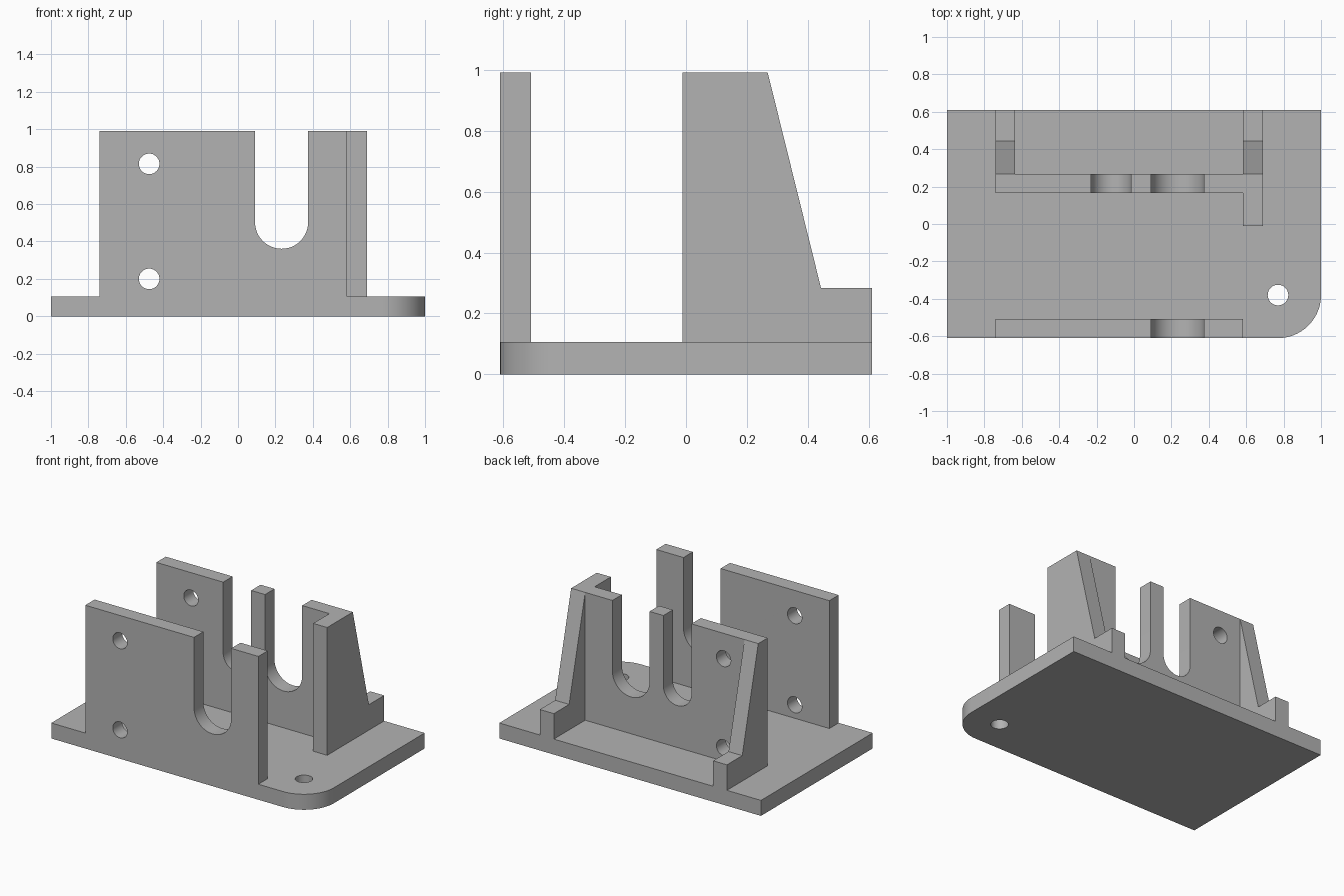
import bpy, bmesh
from math import pi, sin, cos, radians

cube = bpy.data.objects.get("Cube")
if cube:
    bpy.data.objects.remove(cube, do_unlink=True)

grey = bpy.data.materials.new("plain grey")
grey.use_nodes = True
colour = (0.45, 0.45, 0.45, 1)
grey.diffuse_color = colour
grey.node_tree.nodes["Principled BSDF"].inputs["Base Color"].default_value = colour

FLOOR, TOP = 0.107, 0.99
LEFT, RIB = 0.69, 0.105
RIGHT, INNER = -0.74, 0.583
BACK, WALL_FRONT, WALL_BACK = 0.61, 0.165, 0.268


def arc(cx, cy, r, start, end, steps=24):
    angles = [radians(start + (end - start) * i / steps) for i in range(steps + 1)]
    return [(cx + r * cos(a), cy + r * sin(a)) for a in angles]


def circle(cx, cy, r=0.055):
    return arc(cx, cy, r, 0, 360, 48)[:-1]


def plate(name, outlines, low, high, rotation, axis):
    """Extrude flat outlines (later ones are holes) between low and high on an axis."""
    curve = bpy.data.curves.new(name, "CURVE")
    curve.dimensions, curve.fill_mode = "2D", "BOTH"
    curve.extrude = (high - low) / 2
    for points in outlines:
        spline = curve.splines.new("POLY")
        spline.points.add(len(points) - 1)
        for p, (x, y) in zip(spline.points, points):
            p.co = (x, y, 0, 1)
        spline.use_cyclic_u = True
    obj = bpy.data.objects.new(name, curve)
    bpy.context.collection.objects.link(obj)
    obj.rotation_euler = rotation
    obj.location[axis] = (low + high) / 2
    bpy.ops.object.select_all(action="DESELECT")
    obj.select_set(True)
    bpy.context.view_layer.objects.active = obj
    bpy.ops.object.convert(target="MESH")
    obj = bpy.context.object
    bm = bmesh.new()
    bm.from_mesh(obj.data)
    bmesh.ops.remove_doubles(bm, verts=bm.verts, dist=0.0001)
    bmesh.ops.recalc_face_normals(bm, faces=bm.faces)
    bm.to_mesh(obj.data)
    bm.free()
    obj.data.materials.clear()
    obj.data.materials.append(grey)
    bpy.ops.object.shade_smooth_by_angle(angle=radians(30))


def upright(name, right, left, slots, front, back):
    """Wall facing front with round-bottomed slots open at the top and two bolt holes."""
    outline = [(left, TOP), (left, FLOOR), (right, FLOOR), (right, TOP)]
    for cx, r in slots:
        outline += [(cx - r, TOP)] + arc(cx, 0.503, r, 180, 360) + [(cx + r, TOP)]
    holes = [circle(-0.475, z) for z in (0.2, 0.815)]
    plate(name, [outline] + holes, front, back, (pi / 2, 0, 0), 1)


def rib(name, front, low, high):
    """Side wall with a sloped back edge and a low foot."""
    outline = [(front, FLOOR), (BACK, FLOOR), (BACK, 0.283), (0.443, 0.283),
               (WALL_BACK, TOP)]
    if front < WALL_BACK:
        outline.append((front, TOP))
    plate(name, [outline], low, high, (pi / 2, 0, pi / 2), 0)


# Base with one rounded corner and a mounting hole
base = [(1, BACK), (-1, BACK), (-1, -BACK)] + arc(0.77, -0.38, 0.23, -90, 0)
plate("base", [base, circle(0.77, -0.38)], 0, FLOOR, (0, 0, 0), 2)

# Front and back walls
wide, narrow = (0.233, 0.142), (-0.122, 0.107)
upright("front_wall", RIGHT, INNER, [wide], -BACK, -0.508)
upright("back_wall", RIGHT, INNER, [narrow, wide], WALL_FRONT, WALL_BACK)

# Side ribs
rib("left_rib", -0.012, INNER, LEFT)
rib("right_rib", WALL_BACK, RIGHT, RIGHT + RIB)
